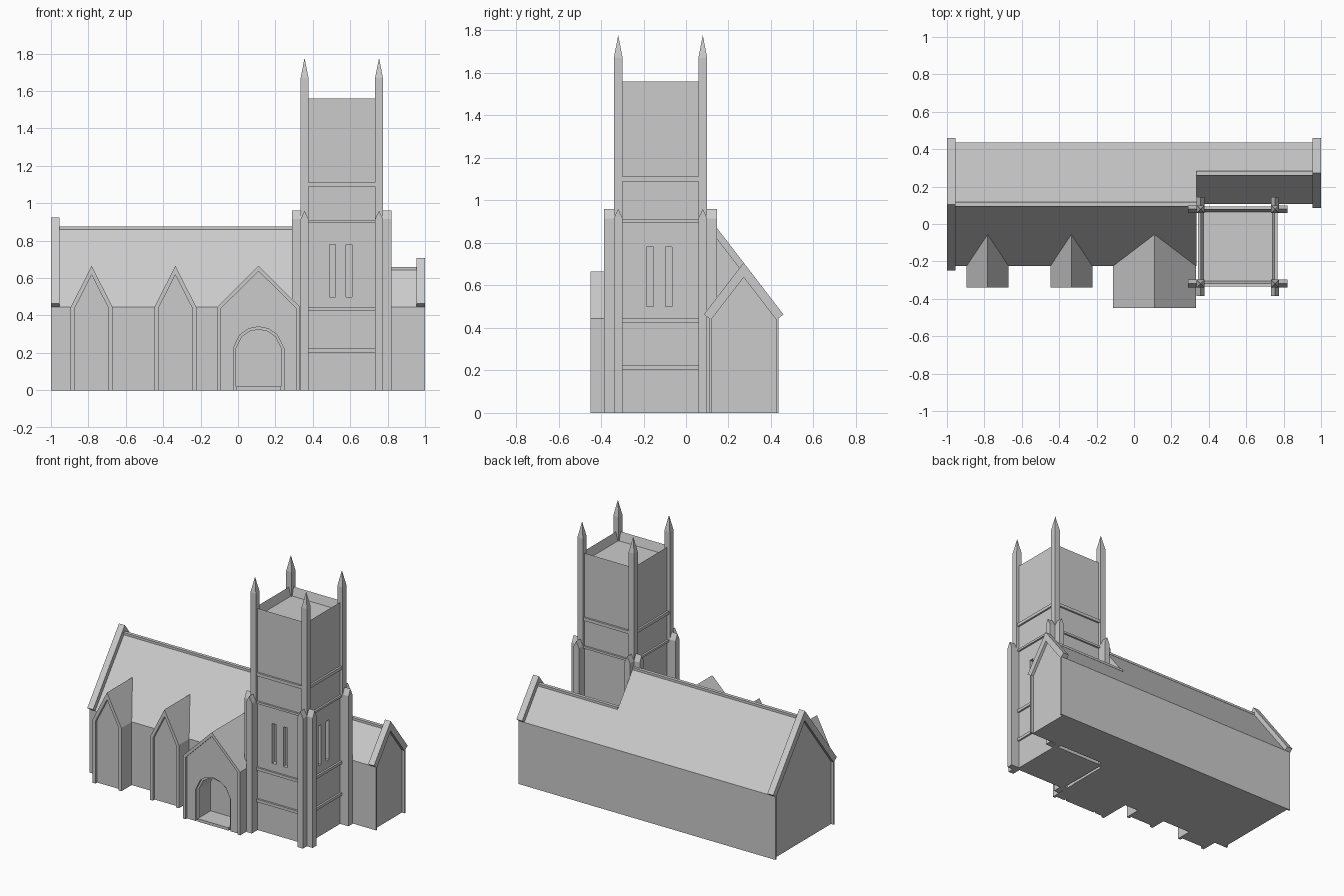
import bpy, bmesh, math
from mathutils import Matrix

if "Cube" in bpy.data.objects:
    bpy.data.objects.remove(bpy.data.objects["Cube"])

E = 0.445      # eave height
S = 1.3        # main roof slope
RY0, RY1 = -0.225, 0.435


def finish(bm, name):
    bmesh.ops.recalc_face_normals(bm, faces=bm.faces[:])
    me = bpy.data.meshes.new(name)
    bm.to_mesh(me)
    bm.free()
    ob = bpy.data.objects.new(name, me)
    bpy.context.collection.objects.link(ob)
    return ob


def prism(name, pts, a, b, axis):
    """Extrude a (horizontal, z) profile from a to b along x or y."""
    bm = bmesh.new()
    put = (lambda t, u, v: (t, u, v)) if axis == 'x' else (lambda t, u, v: (u, t, v))
    lo = [bm.verts.new(put(a, u, v)) for u, v in pts]
    hi = [bm.verts.new(put(b, u, v)) for u, v in pts]
    n = len(pts)
    bm.faces.new(lo)
    bm.faces.new(hi[::-1])
    for i in range(n):
        bm.faces.new((lo[i], hi[i], hi[(i + 1) % n], lo[(i + 1) % n]))
    return finish(bm, name)


def box(name, x0, x1, y0, y1, z0, z1):
    return prism(name, [(x0, z0), (x1, z0), (x1, z1), (x0, z1)], y0, y1, 'y')


def gable(u0, u1, eave, peak):
    return [(u0, 0), (u0, eave), ((u0 + u1) / 2, peak), (u1, eave), (u1, 0)]


def inner_gable(u0, u1, eave, peak, t):
    s = (peak - eave) / ((u1 - u0) / 2)
    drop = t * math.hypot(1, s)
    return gable(u0 + t, u1 - t, eave + s * t - drop, peak - drop)


def ring(name, outer, inner, a, b, axis):
    """Plate with an opening that reaches the ground."""
    return prism(name, outer + inner[::-1], a, b, axis)


def hall(name, x0, x1, y0, y1, end, sign):
    """Long gabled hall with ridge, raised coping and framed end wall."""
    c, h = (y0 + y1) / 2, (y1 - y0) / 2
    peak = E + S * h
    prof = gable(y0, y1, E, peak)
    inset = end - sign * 0.02
    xs = [x0, x1]
    xs[0 if sign < 0 else 1] = inset
    prism(name + "_body", prof, xs[0], xs[1], 'x')
    box(name + "_ridge", xs[0], xs[1], c - 0.012, c + 0.012, peak - 0.014, peak + 0.002)
    ring(name + "_end_frame", prof, inner_gable(y0, y1, E, peak, 0.012), inset, end, 'x')
    k = math.hypot(1, S)
    dy, dz = 0.03 * S / k, 0.03 / k
    cop = [(y0, E), (y0 - dy, E + dz), (c, peak + 0.03 * k),
           (y1 + dy, E + dz), (y1, E), (c, peak)]
    prism(name + "_coping", cop, end - sign * 0.045, end, 'x')


# Nave and lower chancel share the back wall and roof slope
hall("nave", -1, 0.335, RY0, RY1, -1, -1)
hall("chancel", 0.335, 1, 0.108, RY1, 1, 1)

# Gabled side bays
for i, cx in enumerate((-0.7825, -0.335)):
    a, b = cx - 0.112, cx + 0.112
    prism(f"side_bay_{i}", gable(a, b, E, 0.665), -0.32, -0.057, 'y')
    ring(f"side_bay_frame_{i}", gable(a, b, E, 0.665),
         inner_gable(a, b, E, 0.665, 0.022), -0.34, -0.32, 'y')

# Entrance porch with arched doorway
PX0, PX1, PC = -0.112, 0.332, 0.11
porch = gable(PX0, PX1, E, 0.665)


def arch(w, spring, rise):
    right = [(w, 0), (w, spring), (w * 0.74, spring + rise * 0.62),
             (w * 0.4, spring + rise * 0.9)]
    return ([(PC - x, z) for x, z in right] + [(PC, spring + rise)]
            + [(PC + x, z) for x, z in right[::-1]])


prism("porch_body", porch, -0.29, -0.057, 'y')
ring("porch_frame", porch, inner_gable(PX0, PX1, E, 0.665, 0.02), -0.45, -0.435, 'y')
ring("porch_front", porch, arch(0.135, 0.225, 0.115), -0.435, -0.42, 'y')
ring("porch_wall", porch, arch(0.12, 0.225, 0.1), -0.42, -0.29, 'y')
box("porch_floor", PC - 0.12, PC + 0.12, -0.435, -0.29, 0, 0.02)

# Tower walls with sunken roof behind the parapet
TX0, TX1, TY0, TY1 = 0.335, 0.775, -0.34, 0.10
IN = 0.02
bm = bmesh.new()
bmesh.ops.create_cube(bm, size=1, matrix=Matrix.Translation((0.555, -0.12, 0.78))
                      @ Matrix.Diagonal((0.44 - 2 * IN, 0.44 - 2 * IN, 1.56, 1)))
top = max(bm.faces, key=lambda f: f.calc_center_median().z)
bmesh.ops.inset_individual(bm, faces=[top], thickness=0.022)
bmesh.ops.translate(bm, verts=top.verts[:], vec=(0, 0, -0.06))
tower = finish(bm, "tower_walls")

# Paired slit windows on the front and right faces
for i, o in enumerate((-0.049, 0.039)):
    cuts = [box(f"front_slit_cutter_{i}", 0.555 + o - 0.016, 0.555 + o + 0.016,
                -0.4, TY0 + IN + 0.03, 0.5, 0.78),
            box(f"right_slit_cutter_{i}", TX1 - IN - 0.03, 0.85,
                -0.12 + o - 0.016, -0.12 + o + 0.016, 0.5, 0.78)]
    for c in cuts:
        m = tower.modifiers.new("slit", 'BOOLEAN')
        m.operation, m.object, m.solver = 'DIFFERENCE', c, 'EXACT'
        c.hide_render = True
        c.hide_viewport = True

# String courses
for i, (z0, z1) in enumerate(((0.203, 0.223), (0.425, 0.445), (0.895, 0.91), (1.09, 1.112))):
    q = 0.007
    box(f"string_course_{i}", TX0 + q, TX1 - q, TY0 + q, TY1 - q, z0, z1)

# Corner piers with spirelets, each with two gabled buttresses
W = 0.042
for i, sx in enumerate((-1, 1)):
    for j, sy in enumerate((-1, 1)):
        px, py = 0.555 + sx * (0.22 - W / 2), -0.12 + sy * (0.22 - W / 2)
        n = f"{i}{j}"
        bm = bmesh.new()
        bmesh.ops.create_cube(bm, size=1, matrix=Matrix.Translation((px, py, 0.835))
                              @ Matrix.Diagonal((W, W, 1.67, 1)))
        cap = max(bm.faces, key=lambda f: f.calc_center_median().z)
        bmesh.ops.poke(bm, faces=[cap])
        bm.verts.ensure_lookup_table()
        bm.verts[-1].co.z = 1.777
        finish(bm, "corner_pier_" + n)
        r = W / 2
        prism("front_back_buttress_" + n, gable(px - r, px + r, 0.915, 0.96),
              py, py + sy * (r + 0.045), 'y')
        prism("side_buttress_" + n, gable(py - r, py + r, 0.915, 0.96),
              px, px + sx * (r + 0.045), 'x')
